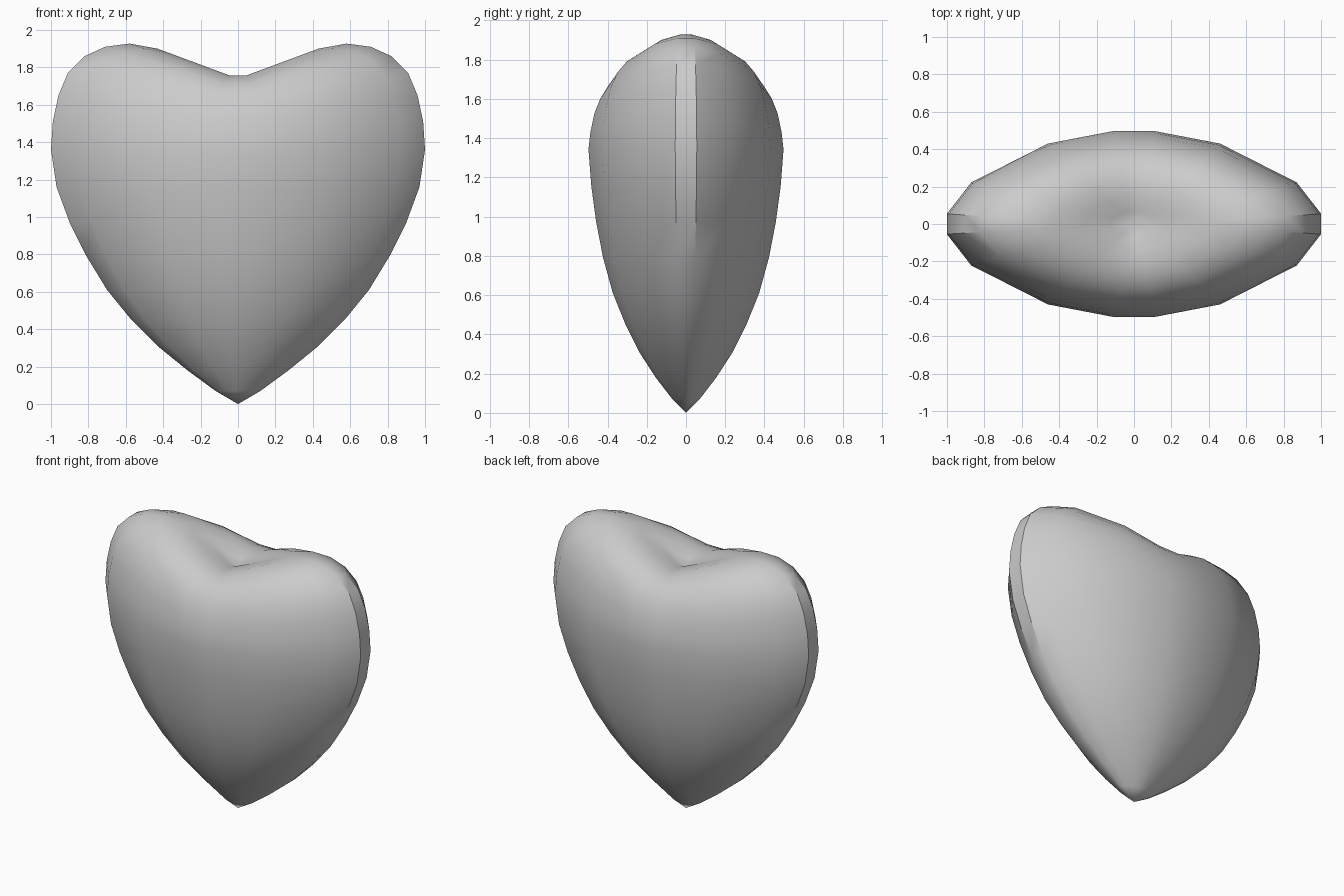
import bpy
import bmesh
import math

cube = bpy.data.objects.get("Cube")
if cube:
    bpy.data.objects.remove(cube, do_unlink=True)

# Plain grey surface
grey = bpy.data.materials.new("plain_grey")
grey.use_nodes = True
colour = (0.6, 0.6, 0.6, 1)
grey.diffuse_color = colour
grey.node_tree.nodes["Principled BSDF"].inputs["Base Color"].default_value = colour

# Quarter of the widest outline, mirrored into a full ring
quarter = [(1, 0.055), (0.87, 0.222), (0.46, 0.43), (0.11, 0.497)]
half = quarter + [(-x, y) for x, y in reversed(quarter)]
outline = half + [(-x, -y) for x, y in half]

# Rings from tip to crown: x scale, y scale, height at the sides, height at the middle
rings = [
    (0.12, 0.14, 0.07, 0.07),
    (0.27, 0.31, 0.18, 0.18),
    (0.43, 0.48, 0.31, 0.31),
    (0.57, 0.62, 0.45, 0.45),
    (0.70, 0.75, 0.61, 0.61),
    (0.81, 0.85, 0.79, 0.79),
    (0.90, 0.92, 0.97, 0.97),
    (0.97, 0.97, 1.16, 1.15),
    (1.00, 1.00, 1.36, 1.34),
    (0.99, 0.98, 1.51, 1.42),
    (0.96, 0.94, 1.65, 1.51),
    (0.91, 0.88, 1.77, 1.58),
    (0.82, 0.80, 1.86, 1.64),
    (0.71, 0.70, 1.91, 1.69),
    (0.58, 0.57, 1.927, 1.72),
    (0.43, 0.43, 1.90, 1.74),
    (0.28, 0.28, 1.84, 1.74),
    (0.13, 0.13, 1.775, 1.735),
]

bm = bmesh.new()
loops = []
for sx, sy, side, middle in rings:
    loops.append([bm.verts.new((x * sx, y * sy, middle + (side - middle) * abs(x)))
                  for x, y in outline])

count = len(outline)
tip = bm.verts.new((0, 0, 0))
notch = bm.verts.new((0, 0, 1.715))
for i in range(count):
    j = (i + 1) % count
    bm.faces.new((tip, loops[0][j], loops[0][i]))
    bm.faces.new((notch, loops[-1][i], loops[-1][j]))
    for low, high in zip(loops, loops[1:]):
        bm.faces.new((low[i], low[j], high[j], high[i]))
bmesh.ops.recalc_face_normals(bm, faces=bm.faces[:])

# Heart body
mesh = bpy.data.meshes.new("heart")
bm.to_mesh(mesh)
bm.free()
mesh.materials.append(grey)
heart = bpy.data.objects.new("heart", mesh)
bpy.context.collection.objects.link(heart)
bpy.context.view_layer.objects.active = heart
heart.select_set(True)
bpy.ops.object.shade_smooth_by_angle(angle=math.radians(32))
